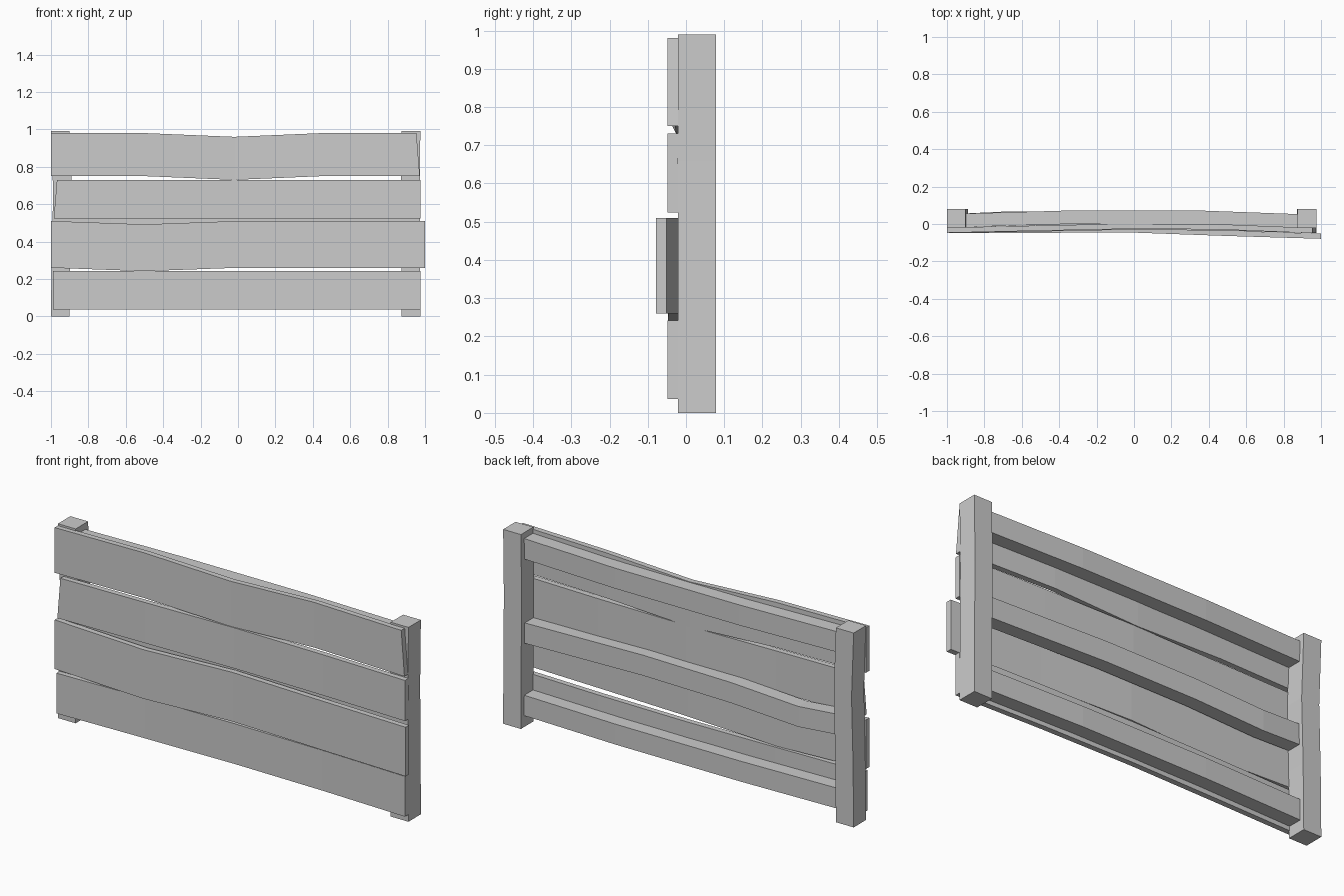
import bpy, bmesh


def beam(name, stations, a, b, slant0=0.0, slant1=0.0):
    """Rectangular timber through (x, y, z) stations.
    a, b are the section half-extent vectors; slants skew the end tops in x."""
    bm = bmesh.new()
    rings = []
    last = len(stations) - 1
    for i, (x, y, z) in enumerate(stations):
        ring = []
        for s, t in ((-1, -1), (1, -1), (1, 1), (-1, 1)):
            sx = (slant0 if i == 0 else slant1 if i == last else 0) if t > 0 else 0
            ring.append(bm.verts.new((x + s * a[0] + t * b[0] + sx,
                                      y + s * a[1] + t * b[1],
                                      z + s * a[2] + t * b[2])))
        rings.append(ring)
    for r, q in zip(rings, rings[1:]):
        for k in range(4):
            n = (k + 1) % 4
            bm.faces.new((r[k], r[n], q[n], q[k]))
    bm.faces.new(rings[0])
    bm.faces.new(rings[-1])
    bmesh.ops.recalc_face_normals(bm, faces=bm.faces)
    me = bpy.data.meshes.new(name)
    bm.to_mesh(me)
    bm.free()
    ob = bpy.data.objects.new(name, me)
    bpy.context.collection.objects.link(ob)
    return ob


def post(name, x, bend):
    beam(name, [(x, 0.029, 0), (x + bend * 0.3, 0.029, 0.33),
                (x + bend, 0.029, 0.66), (x, 0.029, 0.99)],
         (0.05, 0, 0), (0, 0.05, 0))


def rail(name, stations):
    beam(name, stations, (0, 0.036, 0), (0, 0, 0.052))


def board(name, stations, height, slant0=0.0, slant1=0.0):
    beam(name, stations, (0, 0.014, 0), (0, 0, height / 2), slant0, slant1)


# Posts
post("left_post", -0.95, 0.012)
post("right_post", 0.925, -0.004)

# Back rails, gently bowed
rail("top_rail", [(-0.93, 0.019, 0.907), (-0.35, 0.036, 0.905),
                  (0.35, 0.036, 0.905), (0.90, 0.016, 0.908)])
rail("middle_rail", [(-0.93, 0.019, 0.49), (-0.68, 0.031, 0.474),
                     (-0.3, 0.027, 0.492), (0.2, 0.022, 0.496), (0.90, 0.016, 0.478)])
rail("bottom_rail", [(-0.93, 0.019, 0.11), (-0.35, 0.034, 0.11),
                     (0.35, 0.034, 0.11), (0.90, 0.016, 0.11)])

# Front boards, top to bottom
board("board_top", [(-1.0, -0.033, 0.865), (-0.5, -0.022, 0.865), (-0.02, -0.012, 0.845),
                    (0.45, -0.015, 0.865), (0.972, -0.035, 0.865)], 0.23, 0, -0.018)
board("board_upper", [(-0.985, -0.033, 0.627), (-0.5, -0.026, 0.627), (0, -0.016, 0.627),
                      (0.5, -0.022, 0.627), (0.975, -0.035, 0.627)], 0.207, 0.017, 0)
board("board_lower", [(-1.0, -0.033, 0.385), (-0.5, -0.033, 0.367), (0, -0.032, 0.385),
                      (0.5, -0.05, 0.385), (1.0, -0.065, 0.385)], 0.25)
board("board_bottom", [(-0.99, -0.033, 0.139), (-0.5, -0.022, 0.139), (0, -0.014, 0.139),
                       (0.5, -0.02, 0.139), (0.975, -0.035, 0.139)], 0.205)
